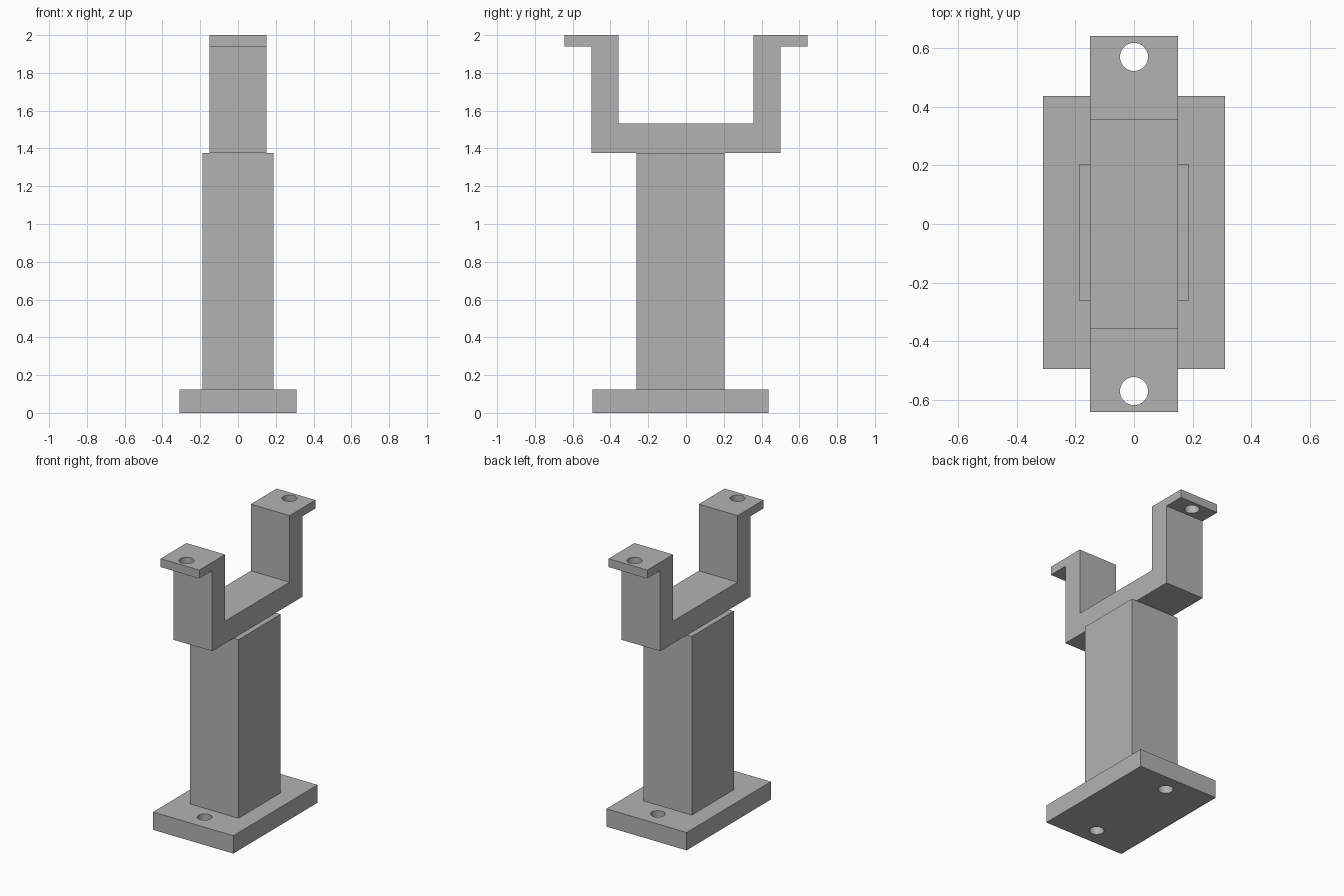
import bpy, bmesh

if "Cube" in bpy.data.objects:
    bpy.data.objects.remove(bpy.data.objects["Cube"])

grey = bpy.data.materials.new("plain grey")
grey.diffuse_color = (0.45, 0.45, 0.45, 1)
grey.use_nodes = True
grey.node_tree.nodes["Principled BSDF"].inputs["Base Color"].default_value = grey.diffuse_color


def extrude_profile(name, profile, half_width):
    """Extrude a closed (y, z) outline across x."""
    bm = bmesh.new()
    face = bm.faces.new([bm.verts.new((-half_width, y, z)) for y, z in profile])
    out = bmesh.ops.extrude_face_region(bm, geom=[face])
    verts = [g for g in out["geom"] if isinstance(g, bmesh.types.BMVert)]
    bmesh.ops.translate(bm, verts=verts, vec=(2 * half_width, 0, 0))
    bmesh.ops.recalc_face_normals(bm, faces=bm.faces)
    mesh = bpy.data.meshes.new(name)
    bm.to_mesh(mesh)
    bm.free()
    mesh.materials.append(grey)
    obj = bpy.data.objects.new(name, mesh)
    bpy.context.collection.objects.link(obj)
    return obj


def block(name, half_width, y0, y1, z0, z1):
    return extrude_profile(name, [(y0, z0), (y1, z0), (y1, z1), (y0, z1)], half_width)


def drill(obj, y, z, radius):
    """Cut a vertical round hole through obj on the centre line."""
    bpy.ops.mesh.primitive_cylinder_add(vertices=48, radius=radius, depth=0.3, location=(0, y, z))
    cutter = bpy.context.object
    cutter.hide_render = True
    cutter.data.materials.append(grey)
    mod = obj.modifiers.new("hole", "BOOLEAN")
    mod.object = cutter
    mod.solver = "EXACT"
    bpy.ops.object.select_all(action="DESELECT")
    obj.select_set(True)
    bpy.context.view_layer.objects.active = obj
    bpy.ops.object.modifier_apply(modifier=mod.name)
    bpy.data.objects.remove(cutter)
    bpy.ops.object.shade_smooth_by_angle()


# Base plate with two mounting holes
base = block("base_plate", 0.311, -0.496, 0.437, 0, 0.125)
for y in (-0.37, 0.312):
    drill(base, y, 0.06, 0.047)

# Upright column, set slightly forward
block("column", 0.188, -0.262, 0.204, 0.125, 1.377)

# U-shaped bracket with outward flanges, mirrored outline
half = [(0.5, 1.377), (0.5, 1.941), (0.643, 1.941), (0.643, 2.0), (0.357, 2.0), (0.357, 1.533)]
bracket = extrude_profile("bracket", half + [(-y, z) for y, z in reversed(half)], 0.15)
for y in (-0.571, 0.571):
    drill(bracket, y, 1.97, 0.048)
